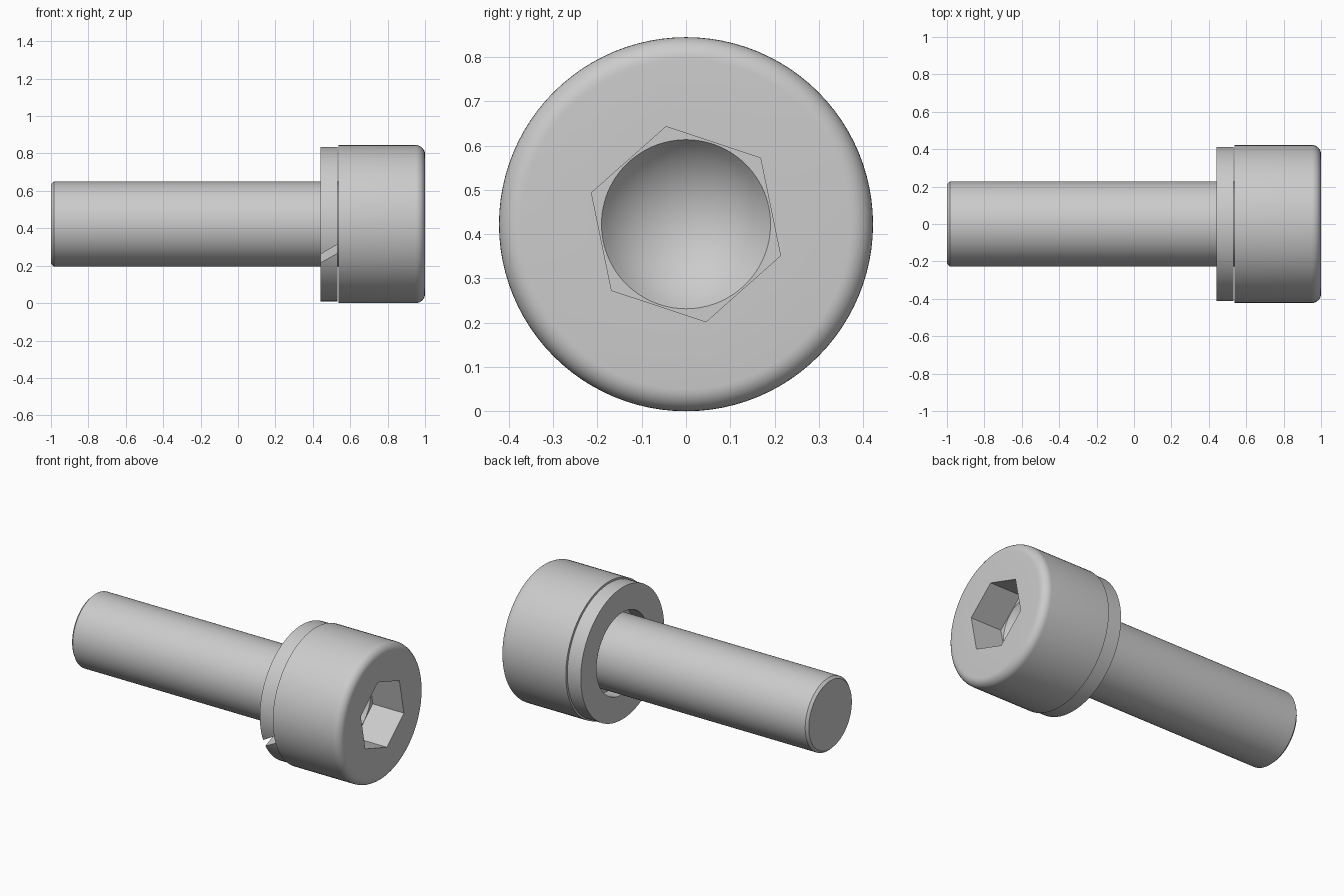
import bpy, bmesh, math
from mathutils import Matrix, Vector

if "Cube" in bpy.data.objects:
    bpy.data.objects.remove(bpy.data.objects["Cube"])

CZ = 0.4225          # height of the screw axis, which runs along x


def make_object(name, bm):
    bmesh.ops.recalc_face_normals(bm, faces=bm.faces)
    mesh = bpy.data.meshes.new(name)
    bm.to_mesh(mesh)
    bm.free()
    obj = bpy.data.objects.new(name, mesh)
    bpy.context.collection.objects.link(obj)
    return obj


def lathe(name, profile, steps=96, start=0.0, closed=False):
    """Revolve (x, radius) points around the screw axis."""
    bm = bmesh.new()
    rings = []
    for x, r in profile:
        if r == 0:
            rings.append([bm.verts.new((x, 0, CZ))] * steps)
            continue
        angles = [start + 2 * math.pi * i / steps for i in range(steps)]
        rings.append([bm.verts.new((x, r * math.cos(a), CZ + r * math.sin(a))) for a in angles])
    pairs = list(zip(rings, rings[1:]))
    if closed:
        pairs.append((rings[-1], rings[0]))
    for a, b in pairs:
        for i in range(steps):
            j = (i + 1) % steps
            corners = list(dict.fromkeys((a[i], a[j], b[j], b[i])))
            bm.faces.new(corners)
    return make_object(name, bm)


def cut(obj, cutter):
    cutter.hide_render = True
    mod = obj.modifiers.new("cut", 'BOOLEAN')
    mod.operation = 'DIFFERENCE'
    mod.solver = 'EXACT'
    mod.object = cutter
    bpy.context.view_layer.objects.active = obj
    bpy.ops.object.modifier_apply(modifier=mod.name)
    bpy.data.objects.remove(cutter)


def smooth(obj):
    bpy.ops.object.select_all(action='DESELECT')
    obj.select_set(True)
    bpy.context.view_layer.objects.active = obj
    bpy.ops.object.shade_smooth_by_angle(angle=math.radians(30))


# Screw body: chamfered shank and head with a rounded front rim
R, F = 0.4225, 0.05
rim = [(1 - F + F * math.sin(t), R - F + F * math.cos(t))
       for t in [math.pi / 2 * i / 8 for i in range(9)]]
screw = lathe("socket_screw", [(-1, 0), (-1, 0.213), (-0.985, 0.2275), (0.537, 0.2275),
                               (0.537, R)] + rim + [(1, 0)])

# Hex socket with a shallow concave floor
FLOOR, A, H = 0.785, 0.191, 0.1
hexagon = lathe("hex_cutter", [(FLOOR, 0), (FLOOR, 0.225), (1.1, 0.225), (1.1, 0)],
                steps=6, start=math.radians(41.6))
S = (A * A + H * H) / (2 * H)
top = math.asin(A / S)
bowl = [(FLOOR + S - H - S * math.cos(top * i / 10), S * math.sin(top * i / 10)) for i in range(11)]
dome = lathe("dome_cutter", bowl + [(FLOOR + 0.05, A), (FLOOR + 0.05, 0)])
cut(screw, hexagon)
cut(screw, dome)
smooth(screw)

# Split lock washer with a slanted radial slot
washer = lathe("lock_washer", [(0.44, 0.257), (0.44, 0.413), (0.533, 0.413), (0.533, 0.257)],
               closed=True)
bm = bmesh.new()
bmesh.ops.create_cube(bm, size=1)
place = (Matrix.Translation((0.4865, 0, CZ))
         @ Matrix.Rotation(math.radians(22.6), 4, 'X')
         @ Matrix.Translation((0, -0.34, 0))
         @ Matrix.Rotation(math.radians(-32), 4, 'Y')
         @ Matrix.Diagonal(Vector((0.3, 0.28, 0.043, 1))))
bm.transform(place)
cut(washer, make_object("slot_cutter", bm))
smooth(washer)
